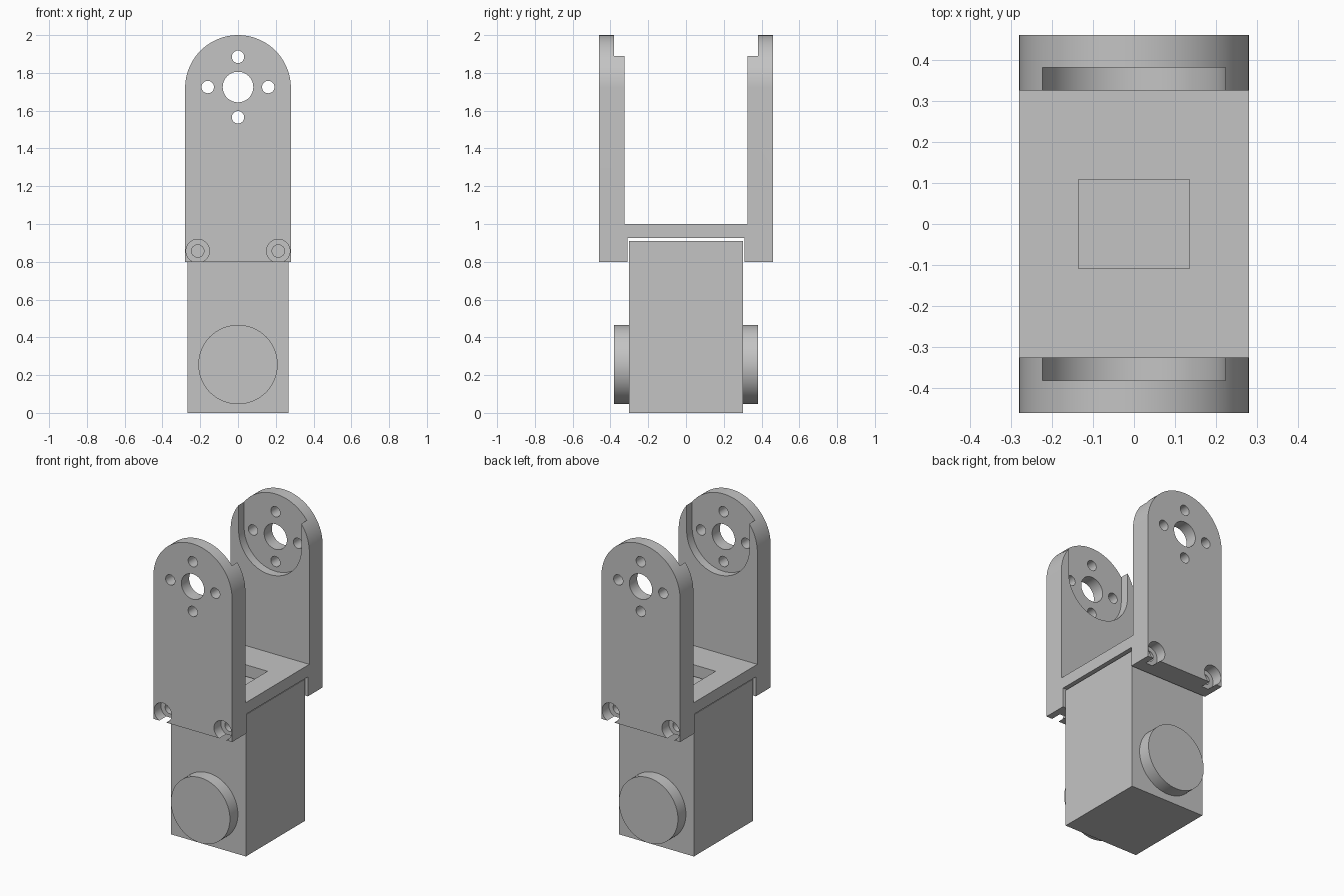
import bpy
import bmesh
from math import pi, cos, sin
from mathutils import Vector

old = bpy.data.objects.get("Cube")
if old:
    bpy.data.objects.remove(old, do_unlink=True)

grey = bpy.data.materials.new("plain grey")
grey.use_nodes = True
COLOUR = (0.55, 0.55, 0.55, 1)
grey.diffuse_color = COLOUR
grey.node_tree.nodes["Principled BSDF"].inputs["Base Color"].default_value = COLOUR

HALF_W, OUTER, INNER, SKIRT = 0.28, 0.46, 0.325, 0.31
BASE_Z, HUB_Z = 0.8, 1.725


def prism(name, points, offset):
    """Extrude a closed 3D outline along an offset."""
    bm = bmesh.new()
    face = bm.faces.new([bm.verts.new(p) for p in points])
    moved = bmesh.ops.extrude_face_region(bm, geom=[face])["geom"]
    bmesh.ops.translate(bm, vec=Vector(offset),
                        verts=[v for v in moved if isinstance(v, bmesh.types.BMVert)])
    bmesh.ops.recalc_face_normals(bm, faces=bm.faces)
    mesh = bpy.data.meshes.new(name)
    bm.to_mesh(mesh)
    bm.free()
    mesh.materials.append(grey)
    obj = bpy.data.objects.new(name, mesh)
    bpy.context.collection.objects.link(obj)
    return obj


def box(name, x, y, z0, z1):
    return prism(name, [(-x, -y, z0), (x, -y, z0), (x, y, z0), (-x, y, z0)], (0, 0, z1 - z0))


def arc(x, y, z, r, start, end, steps):
    angles = [start + (end - start) * i / steps for i in range(steps + 1)]
    return [(x + r * cos(a), y, z + r * sin(a)) for a in angles]


def disc(name, x, z, r, y0, y1, steps=48):
    return prism(name, arc(x, y0, z, r, 0, 2 * pi, steps)[:-1], (0, y1 - y0, 0))


def combine(target, tool, operation="DIFFERENCE"):
    """Apply a boolean and throw the tool away."""
    mod = target.modifiers.new("cut", "BOOLEAN")
    mod.operation, mod.solver, mod.object = operation, "EXACT", tool
    activate(target)
    bpy.ops.object.modifier_apply(modifier=mod.name)
    bpy.data.objects.remove(tool, do_unlink=True)


def activate(obj):
    bpy.ops.object.select_all(action="DESELECT")
    obj.select_set(True)
    bpy.context.view_layer.objects.active = obj


# Bracket: a U-shaped side profile trimmed by a round-topped front profile
half = [(SKIRT, 0.925), (SKIRT, BASE_Z), (OUTER, BASE_Z), (OUTER, 2.1), (INNER, 2.1), (INNER, 1.0)]
outline = half + [(-y, z) for y, z in reversed(half)]
bracket = prism("bracket", [(-0.4, y, z) for y, z in outline], (0.8, 0, 0))
arch = arc(0, -1, 2 - HALF_W, HALF_W, 0, pi, 64) + [(-HALF_W, -1, 0.5), (HALF_W, -1, 0.5)]
combine(bracket, prism("arch_trim", arch, (0, 2, 0)), "INTERSECT")

# Square window in the bridge
combine(bracket, box("window_cutter", 0.135, 0.108, 0.85, 1.1))

# Horn pocket inside both arms, open at the top
pocket = arc(0, -0.381, HUB_Z, 0.223, pi, 2 * pi, 48) + [(0.223, -0.381, 2.2), (-0.223, -0.381, 2.2)]
combine(bracket, prism("pocket_cutter", pocket, (0, 0.762, 0)))

# Hub hole and four bolt holes through both arms
combine(bracket, disc("hub_cutter", 0, HUB_Z, 0.081, -1, 1))
for i in range(4):
    a = i * pi / 2
    combine(bracket, disc("bolt_cutter", 0.16 * cos(a), HUB_Z + 0.16 * sin(a), 0.033, -1, 1, 32))

# Countersunk fixing holes at the lower corners
for x in (-0.213, 0.213):
    combine(bracket, disc("fixing_cutter", x, 0.857, 0.033, -1, 1, 32))
    for side in (-1, 1):
        combine(bracket, disc("counterbore_cutter", x, 0.857, 0.062, side * 0.39, side * 0.6))

# Motor body with a round boss on each face
body = box("motor_body", 0.267, 0.301, 0, 0.911)
bosses = [disc(n, 0, 0.256, 0.21, s * 0.301, s * 0.382, 64)
          for n, s in (("front_boss", -1), ("back_boss", 1))]

for obj in [bracket, body] + bosses:
    activate(obj)
    bpy.ops.object.shade_smooth_by_angle(angle=pi / 6)
